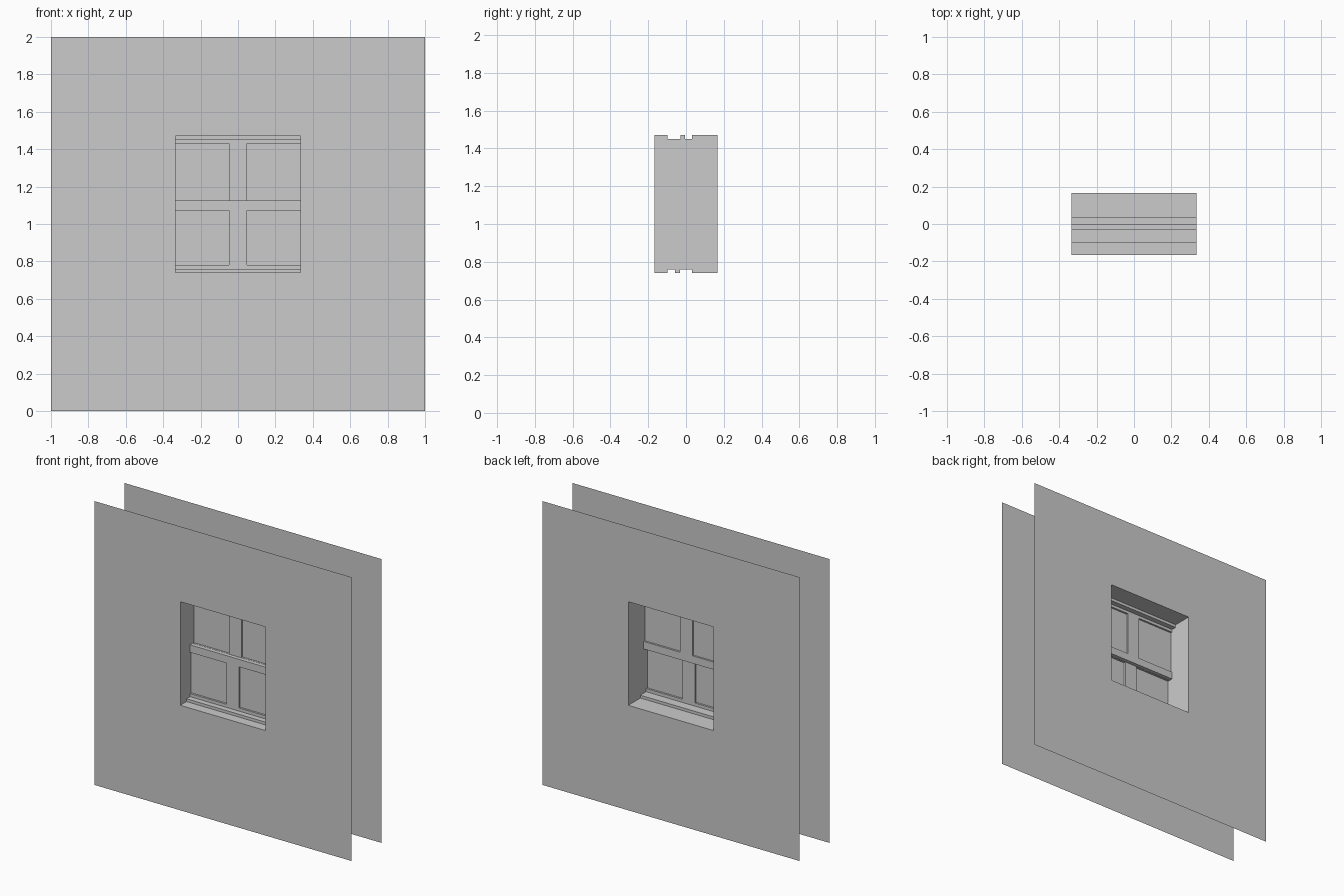
import bpy, bmesh

if "Cube" in bpy.data.objects:
    bpy.data.objects.remove(bpy.data.objects["Cube"])

HW, D = 0.333, 0.167          # half opening width, half wall depth
Z0, Z1, S = 0.74, 1.47, 0.02  # opening bottom, top, stop height
LOWER = (-0.059, -0.032)      # y range of each sash
UPPER = (-0.030, -0.004)


def finish(name, bm):
    bmesh.ops.remove_doubles(bm, verts=bm.verts, dist=1e-5)
    me = bpy.data.meshes.new(name)
    bm.to_mesh(me)
    bm.free()
    ob = bpy.data.objects.new(name, me)
    bpy.context.collection.objects.link(ob)
    return ob


def poly(bm, pts):
    return bm.faces.new([bm.verts.new(p) for p in pts])


def strip(bm, pts, vec, closed=False):
    """Sweep a polyline along a vector, leaving the ends open."""
    pairs = list(zip(pts, pts[1:] + pts[:1])) if closed else list(zip(pts, pts[1:]))
    for a, b in pairs:
        moved = [tuple(c + v for c, v in zip(p, vec)) for p in (b, a)]
        poly(bm, [a, b] + moved)


# Wall sheets: square ring around the opening
def wall(name, y, flip):
    outer = [(-1, 0), (1, 0), (1, 2), (-1, 2)]
    inner = [(-HW, Z0), (HW, Z0), (HW, Z1), (-HW, Z1)]
    bm = bmesh.new()
    for i in range(4):
        j = (i + 1) % 4
        q = [(x, y, z) for x, z in (outer[i], outer[j], inner[j], inner[i])]
        poly(bm, q[::-1] if flip else q)
    finish(name, bm)


wall("outer_wall", -D, False)
wall("inner_wall", D, True)


# Reveal: stepped sill and head with stops beside the sash channel
def stepped(z, step, y_a, y_b):
    return [(-D, z), (-0.098, z), (-0.098, z + step), (y_a, z + step), (y_a, z),
            (y_b, z), (y_b, z + step), (0.033, z + step), (0.033, z), (D, z)]


sill = stepped(Z0, S, *LOWER)
head = stepped(Z1, -S, *UPPER)
for name, prof, flip in (("sill", sill, False), ("head", head, True)):
    bm = bmesh.new()
    pts = [(HW, y, z) for y, z in prof]
    strip(bm, pts[::-1] if flip else pts, (-2 * HW, 0, 0))
    bmesh.ops.reverse_faces(bm, faces=bm.faces)
    finish(name, bm)

for name, x in (("left_jamb", -HW), ("right_jamb", HW)):
    bm = bmesh.new()
    pts = [(x, y, z) for y, z in sill + head[::-1]]
    poly(bm, pts if x < 0 else pts[::-1])
    finish(name, bm)


# Sash: two rails, a centre bar and recessed panes
def sash(name, ys, z_bot, z_pane0, z_pane1, z_top, bar=0.048):
    a, b = ys
    mid = (a + b) / 2
    bm = bmesh.new()
    for lo, hi in ((z_bot, z_pane0), (z_pane1, z_top)):
        ring = [(-HW, a, lo), (-HW, a, hi), (-HW, b, hi), (-HW, b, lo)]
        strip(bm, ring, (2 * HW, 0, 0), True)
    ring = [(-bar, a, z_pane0), (bar, a, z_pane0), (bar, b, z_pane0), (-bar, b, z_pane0)]
    strip(bm, ring, (0, 0, z_pane1 - z_pane0), True)
    bmesh.ops.recalc_face_normals(bm, faces=bm.faces)
    finish(name, bm)
    bm = bmesh.new()
    for x0, x1 in ((-HW, -bar), (bar, HW)):
        poly(bm, [(x0, mid, z_pane0), (x1, mid, z_pane0), (x1, mid, z_pane1), (x0, mid, z_pane1)])
    finish(name + "_panes", bm)


sash("lower_sash", LOWER, Z0, 0.782, 1.072, 1.125)
sash("upper_sash", UPPER, 1.072, 1.125, 1.43, Z1)
